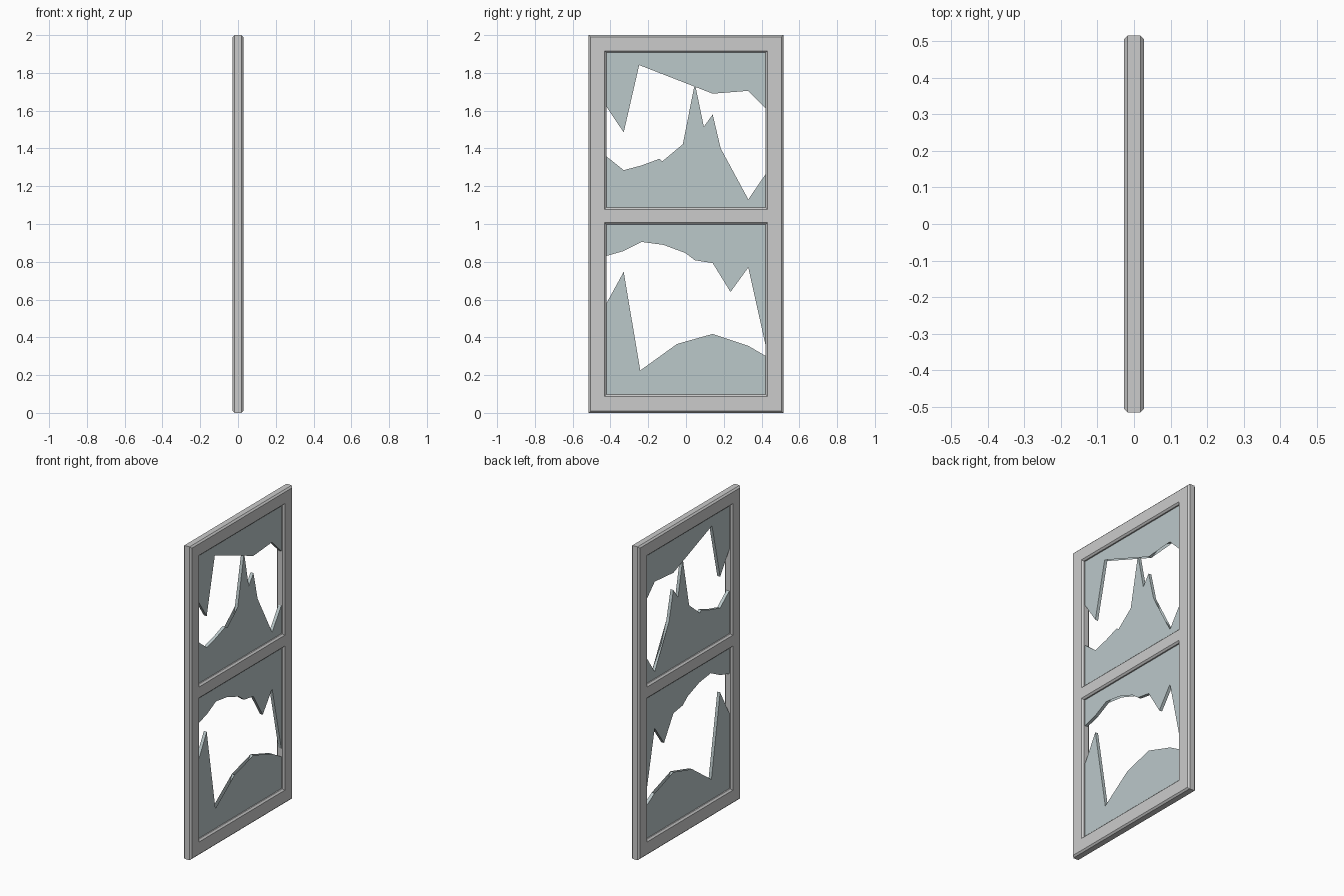
import bpy, bmesh

if "Cube" in bpy.data.objects:
    bpy.data.objects.remove(bpy.data.objects["Cube"])

glass_mat = bpy.data.materials.new("glass")
glass_mat.diffuse_color = (0.5, 0.58, 0.59, 1)
glass_mat.use_nodes = True
glass_mat.node_tree.nodes["Principled BSDF"].inputs["Base Color"].default_value = glass_mat.diffuse_color


def finish(bm, name, mat=None):
    bmesh.ops.recalc_face_normals(bm, faces=bm.faces)
    me = bpy.data.meshes.new(name)
    bm.to_mesh(me)
    bm.free()
    ob = bpy.data.objects.new(name, me)
    bpy.context.collection.objects.link(ob)
    if mat:
        me.materials.append(mat)
    return ob


def thicken(bm, half):
    """Extrude flat faces lying at x = -half to x = +half."""
    res = bmesh.ops.extrude_face_region(bm, geom=bm.faces[:], use_keep_orig=True)
    verts = [g for g in res["geom"] if isinstance(g, bmesh.types.BMVert)]
    bmesh.ops.translate(bm, verts=verts, vec=(2 * half, 0, 0))


# Frame: a grid of cells with two openings, thickened, with chamfered rims
HALF = 0.028
ys = [-0.515, -0.422, 0.422, 0.515]
zs = [0, 0.098, 0.998, 1.087, 1.907, 2.0]
bm = bmesh.new()
grid = [[bm.verts.new((-HALF, y, z)) for z in zs] for y in ys]
for i in range(3):
    for j in range(5):
        if i == 1 and j in (1, 3):
            continue
        bm.faces.new((grid[i][j], grid[i + 1][j], grid[i + 1][j + 1], grid[i][j + 1]))
thicken(bm, HALF)
bmesh.ops.recalc_face_normals(bm, faces=bm.faces)
rims = [e for e in bm.edges
        if abs(e.verts[0].co.x - e.verts[1].co.x) < 1e-5
        and len(e.link_faces) == 2 and e.calc_face_angle() > 1]
bmesh.ops.bevel(bm, geom=rims, offset=0.01, segments=1, affect='EDGES', profile=0.5)
finish(bm, "window_frame")


# Broken glass: jagged edge heights at even column steps, closed to a straight sill
def shard(name, base, edge, half=0.01):
    bm = bmesh.new()
    pts = [(-0.424 + 0.848 * c / 9, z) for c, z in edge]
    pts += [(0.424, base), (-0.424, base)]
    face = bm.faces.new([bm.verts.new((-half, y, z)) for y, z in pts])
    bmesh.ops.triangulate(bm, faces=[face])
    thicken(bm, half)
    finish(bm, name, glass_mat)


shard("upper_pane_top_shard", 1.91, enumerate(
    [1.625, 1.485, 1.895, 1.85, 1.862, 1.825, 1.69, 1.735, 1.705, 1.61]))
shard("upper_pane_bottom_shard", 1.083, [
    (0, 1.36), (1, 1.285), (2, 1.31), (3, 1.345), (4, 1.27), (5, 1.745),
    (5.5, 1.515), (6, 1.58), (6.45, 1.40), (7, 1.265), (8, 1.13), (9, 1.268)])
shard("lower_pane_top_shard", 1.002, enumerate(
    [0.83, 0.857, 0.905, 0.97, 0.88, 0.808, 0.793, 0.64, 0.77, 0.345]))
shard("lower_pane_bottom_shard", 0.094, enumerate(
    [0.575, 0.747, 0.185, 0.11, 0.365, 0.30, 0.418, 0.255, 0.355, 0.30]))
